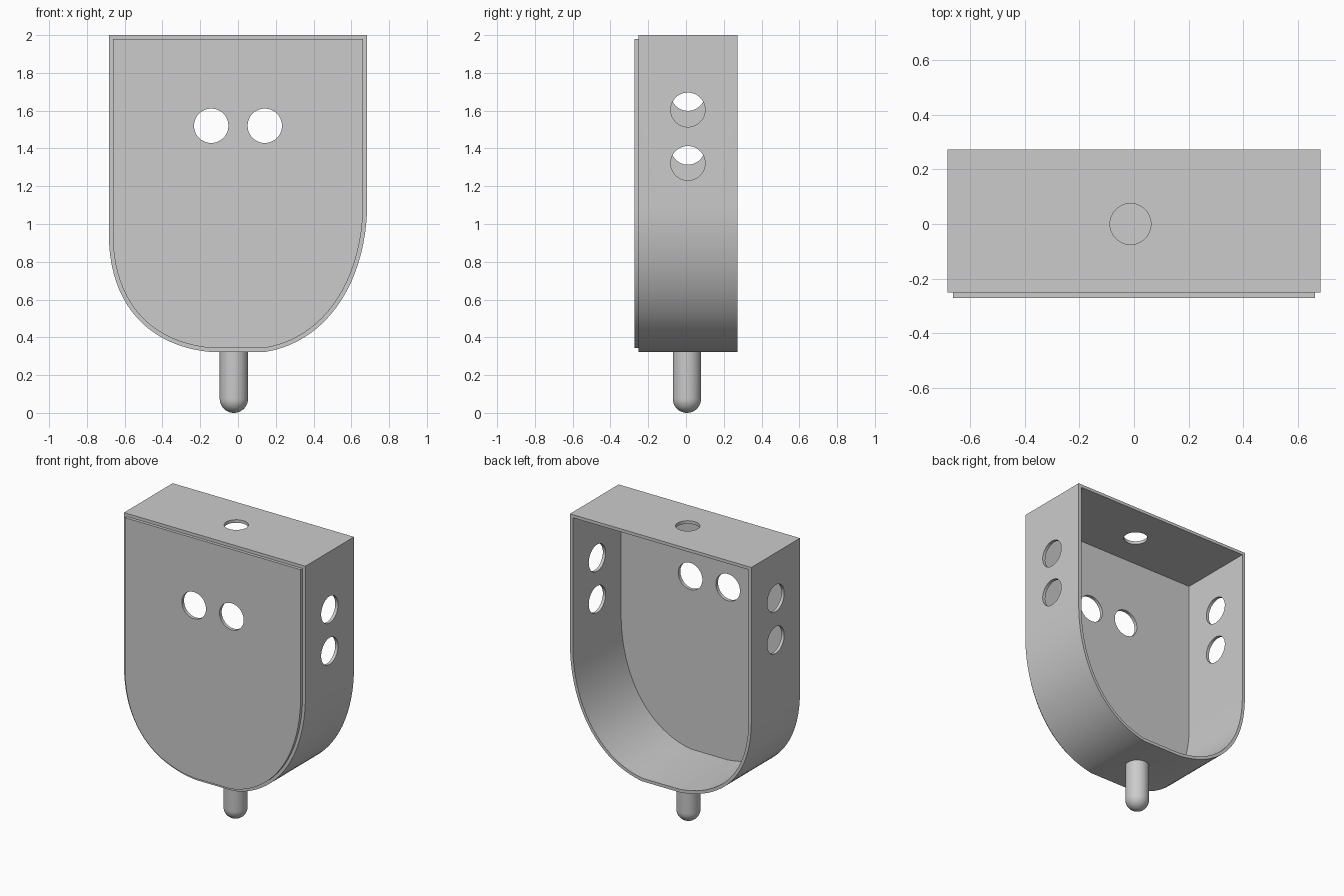
import bpy, bmesh, math
from mathutils import Vector, Matrix

if "Cube" in bpy.data.objects:
    bpy.data.objects.remove(bpy.data.objects["Cube"])

WALL = 0.021
FRONT, STEP, BACK = -0.272, -0.251, 0.273


def make_object(name, bm):
    bmesh.ops.recalc_face_normals(bm, faces=bm.faces)
    mesh = bpy.data.meshes.new(name)
    bm.to_mesh(mesh)
    bm.free()
    obj = bpy.data.objects.new(name, mesh)
    bpy.context.collection.objects.link(obj)
    return obj


def activate(obj):
    bpy.ops.object.select_all(action='DESELECT')
    obj.select_set(True)
    bpy.context.view_layer.objects.active = obj


def bezier(a, b, c, d, n=20):
    a, b, c, d = map(Vector, (a, b, c, d))
    return [a*(1-t)**3 + b*3*t*(1-t)**2 + c*3*t*t*(1-t) + d*t**3
            for t in (i / n for i in range(n + 1))]


def inset(pts, dist):
    # mitred inward offset of a counter-clockwise outline
    out = []
    for i, p in enumerate(pts):
        d0 = (p - pts[i - 1]).normalized()
        d1 = (pts[(i + 1) % len(pts)] - p).normalized()
        n0, n1 = Vector((-d0.y, d0.x)), Vector((-d1.y, d1.x))
        m = (n0 + n1).normalized()
        out.append(p + m * dist / m.dot(n0))
    return out


# U-shaped outline in x, z, slightly fuller on the left
left = bezier((-0.684, 0.95), (-0.684, 0.56), (-0.46, 0.35), (-0.14, 0.322))
right = bezier((0.14, 0.322), (0.45, 0.37), (0.67, 0.66), (0.684, 1.08))
outer = [Vector((-0.684, 2.0))] + left + right + [Vector((0.684, 2.0))]
inner = inset(outer, WALL)

# shell: stepped front panel, side wall, rim and hollow inside
bm = bmesh.new()
stages = [(inner, FRONT), (inner, STEP), (outer, STEP), (outer, BACK),
          (inner, BACK), (inner, STEP + 0.002)]
loops = [[bm.verts.new((p.x, y, p.y)) for p in pts] for pts, y in stages]
count = len(outer)
for a, b in zip(loops, loops[1:]):
    for i in range(count):
        j = (i + 1) % count
        bm.faces.new((a[i], a[j], b[j], b[i]))
bm.faces.new(loops[0])
bm.faces.new(loops[-1])
shell = make_object("shell", bm)

# round holes: pairs in the front and both sides, one in the top
holes = [((x, -0.26, 1.52), 'X', 0.091) for x in (-0.142, 0.142)]
holes += [((0.68, 0.01, z), 'Y', 0.091) for z in (1.605, 1.322)]
holes += [((-0.68, 0.01, z), 'Y', 0.091) for z in (1.69, 1.405)]
holes += [((-0.013, 0.0, 1.99), 'Z', 0.075)]
bm = bmesh.new()
for pos, axis, radius in holes:
    turn = Matrix() if axis == 'Z' else Matrix.Rotation(math.pi / 2, 4, axis)
    bmesh.ops.create_cone(bm, cap_ends=True, segments=48, radius1=radius,
                          radius2=radius, depth=0.12,
                          matrix=Matrix.Translation(pos) @ turn)
cutter = make_object("hole_cutter", bm)
cutter.hide_render = True
mod = shell.modifiers.new("holes", 'BOOLEAN')
mod.object = cutter
mod.operation = 'DIFFERENCE'
mod.solver = 'EXACT'
activate(shell)
bpy.ops.object.modifier_apply(modifier=mod.name)
bpy.data.objects.remove(cutter)
bpy.ops.object.shade_smooth_by_angle(angle=math.radians(30))

# round-ended pin below the shell
R = 0.075
bm = bmesh.new()
profile = [(R * math.sin(a), R - R * math.cos(a))
           for a in (i * math.pi / 20 for i in range(11))]
profile += [(R, 0.335), (0, 0.335)]
verts = [bm.verts.new((r, 0, z)) for r, z in profile]
edges = [bm.edges.new(e) for e in zip(verts, verts[1:])]
bmesh.ops.spin(bm, geom=verts + edges, axis=(0, 0, 1), cent=(0, 0, 0),
               angle=math.tau, steps=40, use_duplicate=False)
bmesh.ops.remove_doubles(bm, verts=bm.verts, dist=1e-4)
pin = make_object("pin", bm)
pin.location = (-0.022, 0.005, 0)
activate(pin)
bpy.ops.object.shade_smooth_by_angle(angle=math.radians(30))
